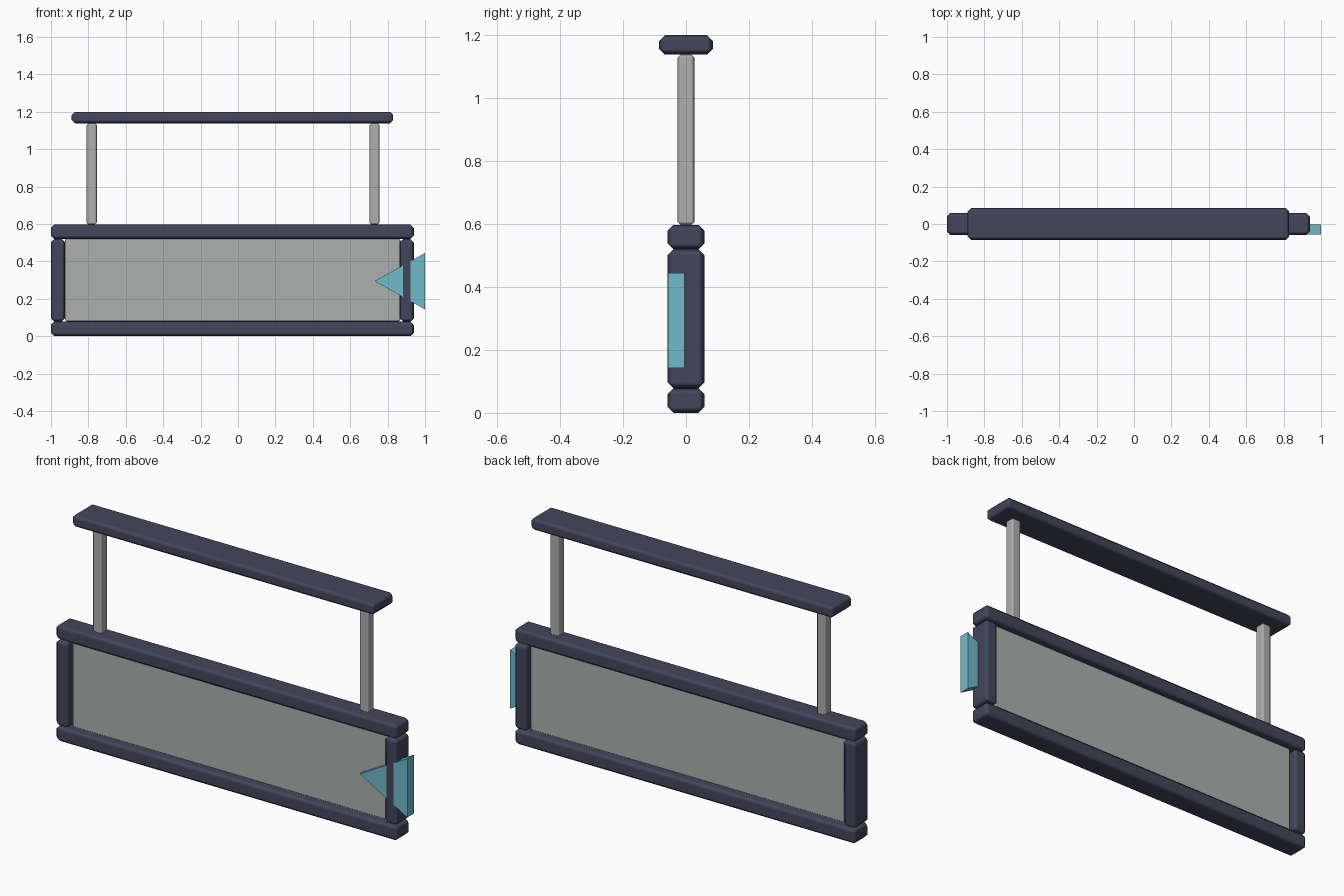
import bpy
import bmesh

if "Cube" in bpy.data.objects:
    bpy.data.objects.remove(bpy.data.objects["Cube"])


def material(name, rgb):
    m = bpy.data.materials.new(name)
    m.diffuse_color = (*rgb, 1.0)
    m.use_nodes = True
    m.node_tree.nodes["Principled BSDF"].inputs["Base Color"].default_value = m.diffuse_color
    return m


NAVY = material("navy frame", (0.056, 0.061, 0.105))
GREY = material("light grey", (0.42, 0.425, 0.43))
CYAN = material("pale cyan", (0.165, 0.49, 0.59))


def add_object(name, bm, mat):
    bmesh.ops.recalc_face_normals(bm, faces=bm.faces)
    mesh = bpy.data.meshes.new(name)
    bm.to_mesh(mesh)
    bm.free()
    mesh.materials.append(mat)
    obj = bpy.data.objects.new(name, mesh)
    bpy.context.collection.objects.link(obj)
    return obj


def bevelled_box(name, x, y, z, bevel, mat):
    """Box given by its (min, max) ranges, with chamfered edges."""
    bm = bmesh.new()
    bmesh.ops.create_cube(bm, size=1)
    for v in bm.verts:
        v.co = [r[0] if c < 0 else r[1] for c, r in zip(v.co, (x, y, z))]
    obj = add_object(name, bm, mat)
    for p in obj.data.polygons:
        p.use_smooth = True
    mod = obj.modifiers.new("bevel", 'BEVEL')
    mod.width = bevel
    mod.segments = 1
    mod.harden_normals = True
    return obj


# Frame around the panel
DEPTH = (-0.058, 0.058)
bevelled_box("bottom_rail", (-1, 0.94), DEPTH, (0, 0.078), 0.018, NAVY)
bevelled_box("top_rail", (-1, 0.94), DEPTH, (0.52, 0.597), 0.018, NAVY)
for side, x in (("left", -1), ("right", 0.865)):
    bevelled_box(side + "_frame_post", (x, x + 0.075), DEPTH,
                 (0.078, 0.52), 0.018, NAVY)

# Infill panel
bevelled_box("panel", (-0.926, 0.868), (-0.027, 0.027), (0.078, 0.525), 0.01, GREY)

# Handrail on two supports
for side, x in (("left", -0.782), ("right", 0.73)):
    bevelled_box(side + "_rail_support", (x - 0.027, x + 0.027), (-0.027, 0.027),
                 (0.597, 1.138), 0.01, GREY)
bevelled_box("handrail", (-0.89, 0.83), (-0.085, 0.085), (1.138, 1.2), 0.018, NAVY)

# Triangular arrow marker pointing left, set into the right post
bm = bmesh.new()
base = bm.faces.new([bm.verts.new((x, -0.057, z))
                     for x, z in ((0.73, 0.295), (1.0, 0.143), (1.0, 0.445))])
ext = bmesh.ops.extrude_face_region(bm, geom=[base], use_keep_orig=True)
bmesh.ops.translate(bm, vec=(0, 0.053, 0),
                    verts=[g for g in ext["geom"] if isinstance(g, bmesh.types.BMVert)])
add_object("arrow_marker", bm, CYAN)
